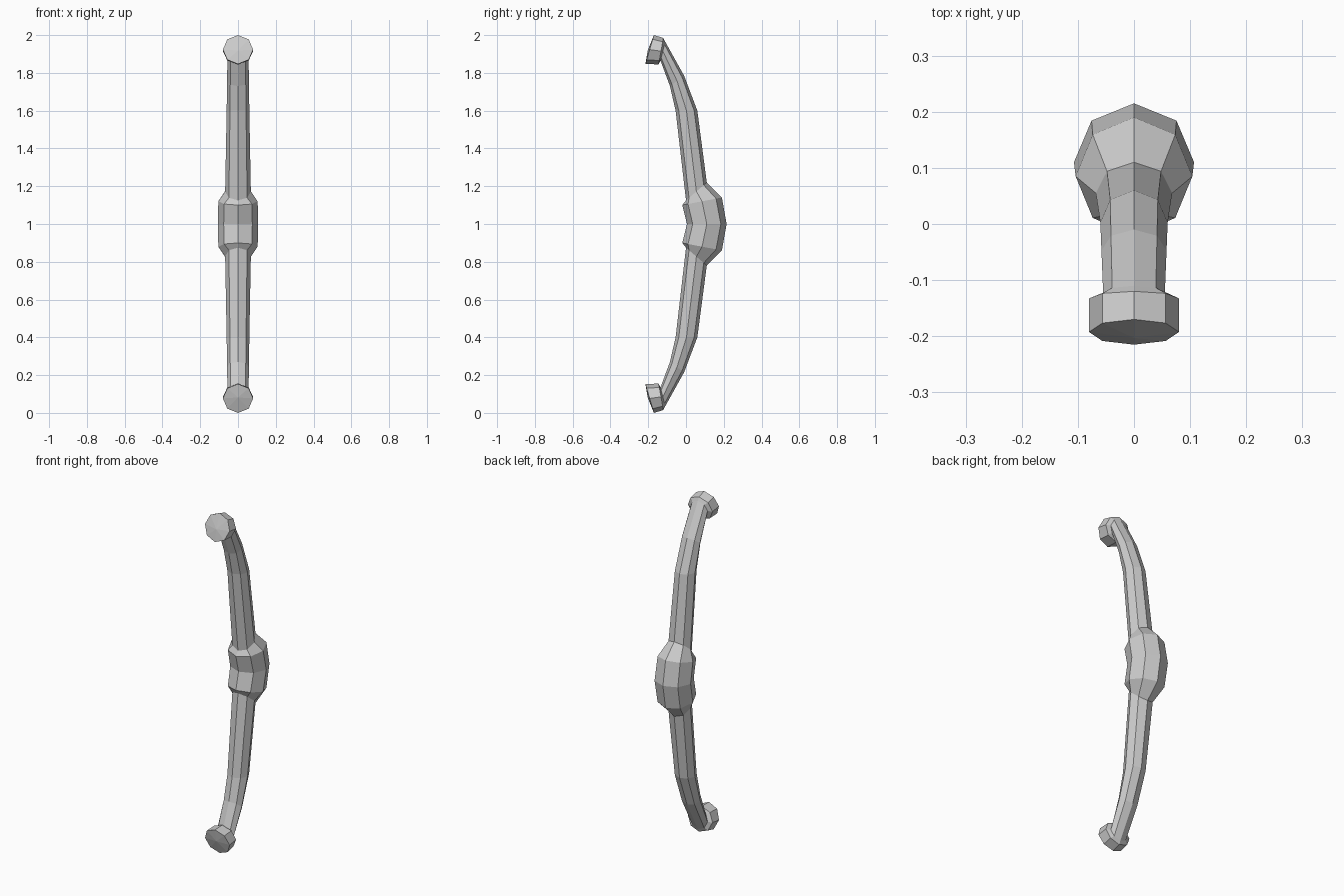
import bpy, bmesh
from math import cos, sin, pi

if "Cube" in bpy.data.objects:
    bpy.data.objects.remove(bpy.data.objects["Cube"])

SIDES = 8
# Cross-sections of the upper half: front (y, z), back (y, z), half width in x
RINGS = [
    # grip
    ((0.005, 1.00), (0.215, 1.00), 0.107),
    ((-0.02, 1.10), (0.19, 1.14), 0.104),
    # limb
    ((0.00, 1.125), (0.11, 1.22), 0.068),
    ((-0.055, 1.60), (0.06, 1.60), 0.060),
    ((-0.085, 1.73), (-0.01, 1.785), 0.058),
    ((-0.135, 1.865), (-0.11, 1.965), 0.055),
    # end knob
    ((-0.145, 1.845), (-0.12, 1.985), 0.08),
    ((-0.215, 1.847), (-0.17, 2.00), 0.08),
]


def add_ring(bm, front, back, half_width):
    cy, cz = (front[0] + back[0]) / 2, (front[1] + back[1]) / 2
    ay, az = (back[0] - front[0]) / 2, (back[1] - front[1]) / 2
    verts = []
    for i in range(SIDES):
        a = 2 * pi * i / SIDES
        verts.append(bm.verts.new((half_width * sin(a),
                                   cy + ay * cos(a),
                                   cz + az * cos(a) - 1.0)))
    return verts


# Upper half of the bow, skinned ring to ring
bm = bmesh.new()
rings = [add_ring(bm, *r) for r in RINGS]
for lower, upper in zip(rings, rings[1:]):
    for i in range(SIDES):
        j = (i + 1) % SIDES
        bm.faces.new((lower[i], lower[j], upper[j], upper[i]))

# Slightly domed knob cap
tip = bm.verts.new((0, -0.203, 0.918))
for i in range(SIDES):
    bm.faces.new((rings[-1][i], rings[-1][(i + 1) % SIDES], tip))
bmesh.ops.recalc_face_normals(bm, faces=bm.faces[:])
if sum(f.normal.y for f in bm.faces if tip in f.verts) > 0:
    bmesh.ops.reverse_faces(bm, faces=bm.faces[:])

mesh = bpy.data.meshes.new("bow_stave")
bm.to_mesh(mesh)
bm.free()
bow = bpy.data.objects.new("bow_stave", mesh)
bow.location.z = 1.0
bpy.context.collection.objects.link(bow)

# Lower half mirrored about the grip centre
mirror = bow.modifiers.new("mirror", 'MIRROR')
mirror.use_axis = (False, False, True)
mirror.merge_threshold = 0.001
